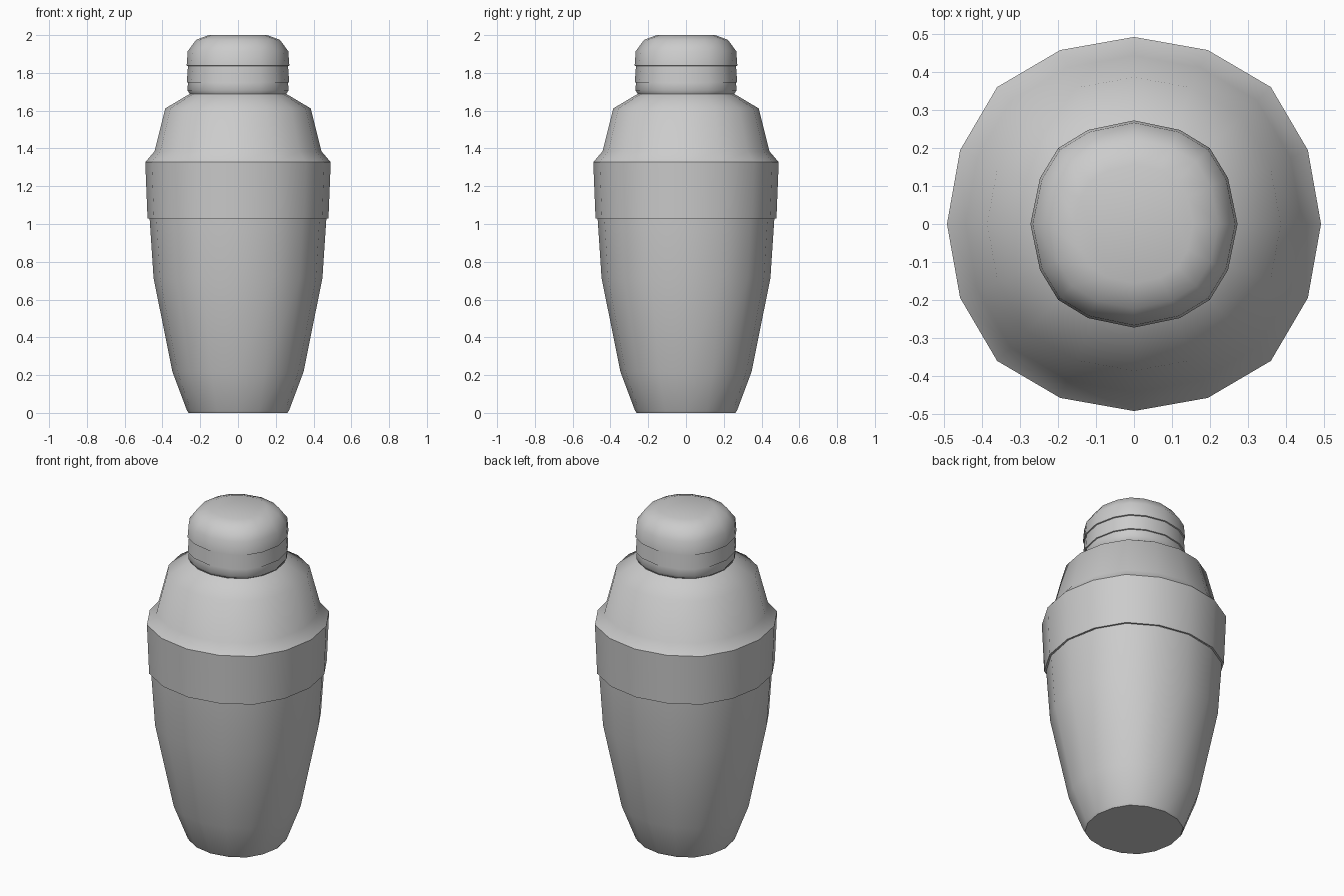
import bpy, bmesh, math

if "Cube" in bpy.data.objects:
    bpy.data.objects.remove(bpy.data.objects["Cube"])

# One quarter of the slightly squared 16-sided cross-section: (angle, radius factor)
def section(mid_angle):
    quarter = [(0, 1.0), (mid_angle, 1.01), (45, 1.035), (90 - mid_angle, 1.01)]
    return [(math.radians(a + 90 * q), f) for q in range(4) for a, f in quarter]

def lathe(name, profile, mid_angle=23, close_bottom=False, close_top=False):
    """Profile runs bottom to top; each point is (radius, z, sharp edge flag)."""
    bm = bmesh.new()
    ring = section(mid_angle)
    n = len(ring)
    rows = [[bm.verts.new((r * f * math.cos(a), r * f * math.sin(a), z)) for a, f in ring]
            for r, z, _ in profile]
    for lo, hi in zip(rows, rows[1:]):
        for i in range(n):
            j = (i + 1) % n
            bm.faces.new((lo[i], lo[j], hi[j], hi[i]))
    if close_bottom:
        bm.faces.new(rows[0][::-1])
    if close_top:
        bm.faces.new(rows[-1])
    for f in bm.faces:
        f.smooth = True
    for row, (_, _, sharp) in zip(rows, profile):
        if sharp:
            for i in range(n):
                e = bm.edges.get((row[i], row[(i + 1) % n]))
                if e:
                    e.smooth = False
    mesh = bpy.data.meshes.new(name)
    bm.to_mesh(mesh)
    bm.free()
    obj = bpy.data.objects.new(name, mesh)
    bpy.context.collection.objects.link(obj)
    return obj

# Tapered cup
lathe("cup", [(0.262, 0.0, 1), (0.27, 0.012, 0), (0.347, 0.217, 0),
              (0.447, 0.714, 0), (0.468, 1.03, 0)], mid_angle=24, close_bottom=True)

# Lid: overlapping band, then shoulder up to the neck
lathe("lid", [(0.468, 1.03, 0), (0.479, 1.03, 1), (0.491, 1.327, 1),
              (0.442, 1.385, 0), (0.385, 1.612, 0), (0.257, 1.688, 0)])

# Stepped cap with rounded top
lathe("cap", [(0.255, 1.688, 0), (0.268, 1.708, 0), (0.265, 1.748, 1),
              (0.271, 1.75, 1), (0.265, 1.836, 1), (0.272, 1.838, 1),
              (0.266, 1.915, 0), (0.222, 1.975, 0), (0.155, 2.0, 0)],
      mid_angle=26, close_top=True)
